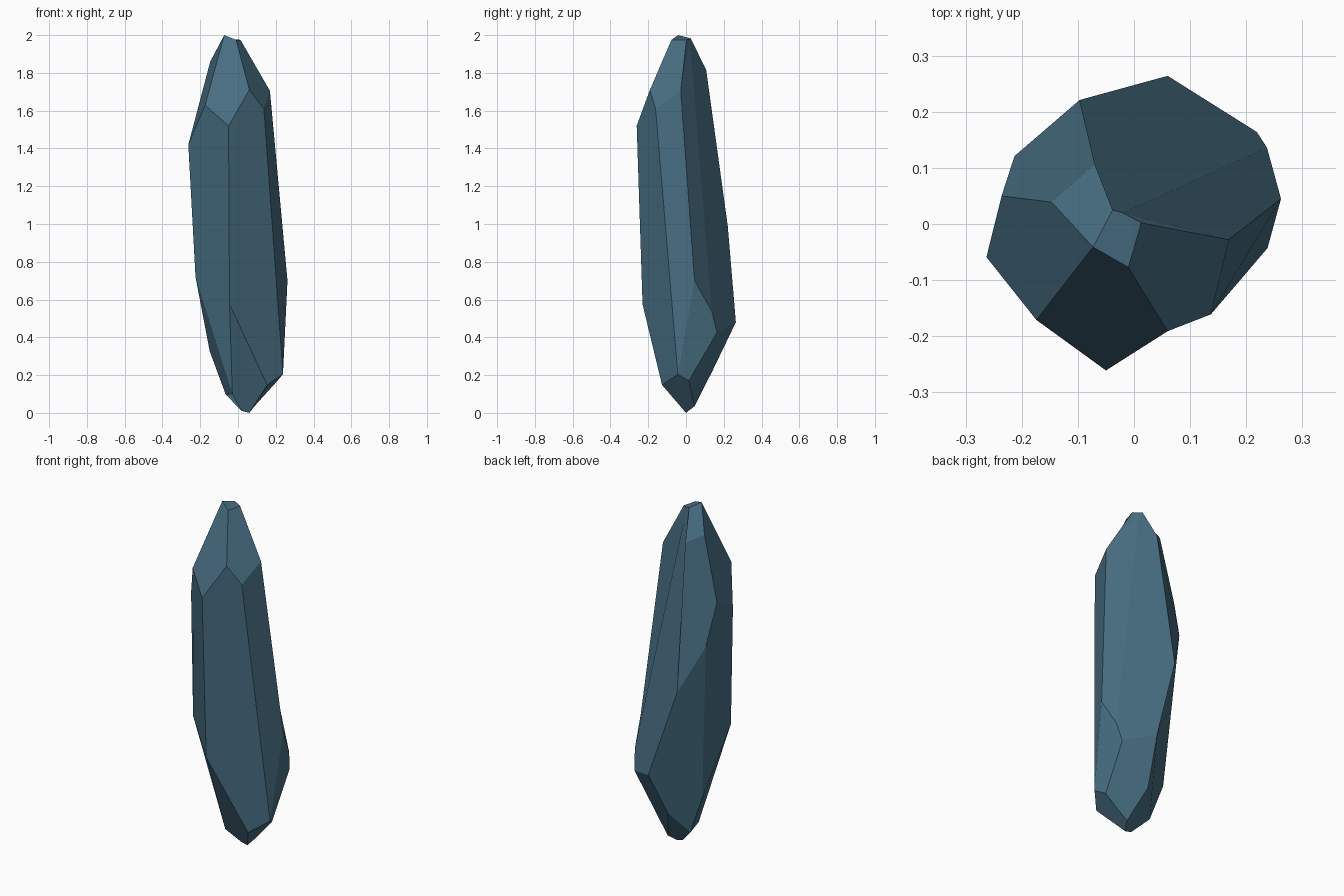
import bpy
import bmesh

# Corner points of the cut crystal, ring by ring from tip to base
rings = {
    "ABCDE": [(-0.073, -0.041, 2.0), (-0.01, -0.077, 1.975), (0.013, 0.002, 1.975),
              (-0.038, 0.025, 1.983), (-0.02, 0.02, 1.978)],
    "FGJKLMNOP": [(-0.07, 0.107, 1.815), (-0.147, 0.039, 1.86), (-0.236, 0.05, 1.49),
                  (-0.263, -0.059, 1.42), (-0.174, -0.171, 1.63), (-0.05, -0.261, 1.52),
                  (0.06, -0.191, 1.71), (0.137, -0.161, 1.61), (0.169, -0.028, 1.705)],
    "IHQRSTYX": [(-0.213, 0.121, 1.25), (-0.097, 0.221, 0.99), (0.262, 0.045, 0.70),
                 (0.237, 0.136, 0.54), (0.219, 0.164, 0.425), (0.06, 0.264, 0.48),
                 (-0.225, -0.095, 0.72), (-0.045, -0.23, 0.575)],
    "bcUVWZadfe": [(-0.15, 0.062, 0.327), (0.02, 0.139, 0.22), (0.238, -0.043, 0.205),
                   (0.209, 0.015, 0.17), (0.155, -0.127, 0.148), (-0.03, -0.075, 0.10),
                   (-0.065, 0.052, 0.097), (0.087, 0.045, 0.035), (0.02, 0.0, 0.01),
                   (0.06, 0.0, 0.0)],
}

# Facets, each a loop of corner letters: crown, long sides, base
crown = ["ABCED", "ADFG", "GJIHF", "AGJKL", "ALMNB", "BNOPC", "CPE"]
sides = ["EPQR", "FDERSTH", "KLMXZY", "MNOUWX", "OPQU", "QRSVU", "HTcabI", "IJKYb"]
base = ["YZab", "SVdcT", "XWefZ", "UVdeW", "Zacdef"]

bm = bmesh.new()
corner = {}
for letters, points in rings.items():
    for letter, p in zip(letters, points):
        corner[letter] = bm.verts.new(p)
for loop in crown + sides + base:
    bm.faces.new([corner[c] for c in loop])
bmesh.ops.recalc_face_normals(bm, faces=bm.faces[:])

mesh = bpy.data.meshes.new("crystal")
bm.to_mesh(mesh)
bm.free()

# Single slate blue colour, flat facets
mat = bpy.data.materials.new("slate blue")
mat.diffuse_color = (0.063, 0.155, 0.222, 1.0)
mesh.materials.append(mat)
crystal = bpy.data.objects.new("crystal", mesh)
bpy.context.collection.objects.link(crystal)
